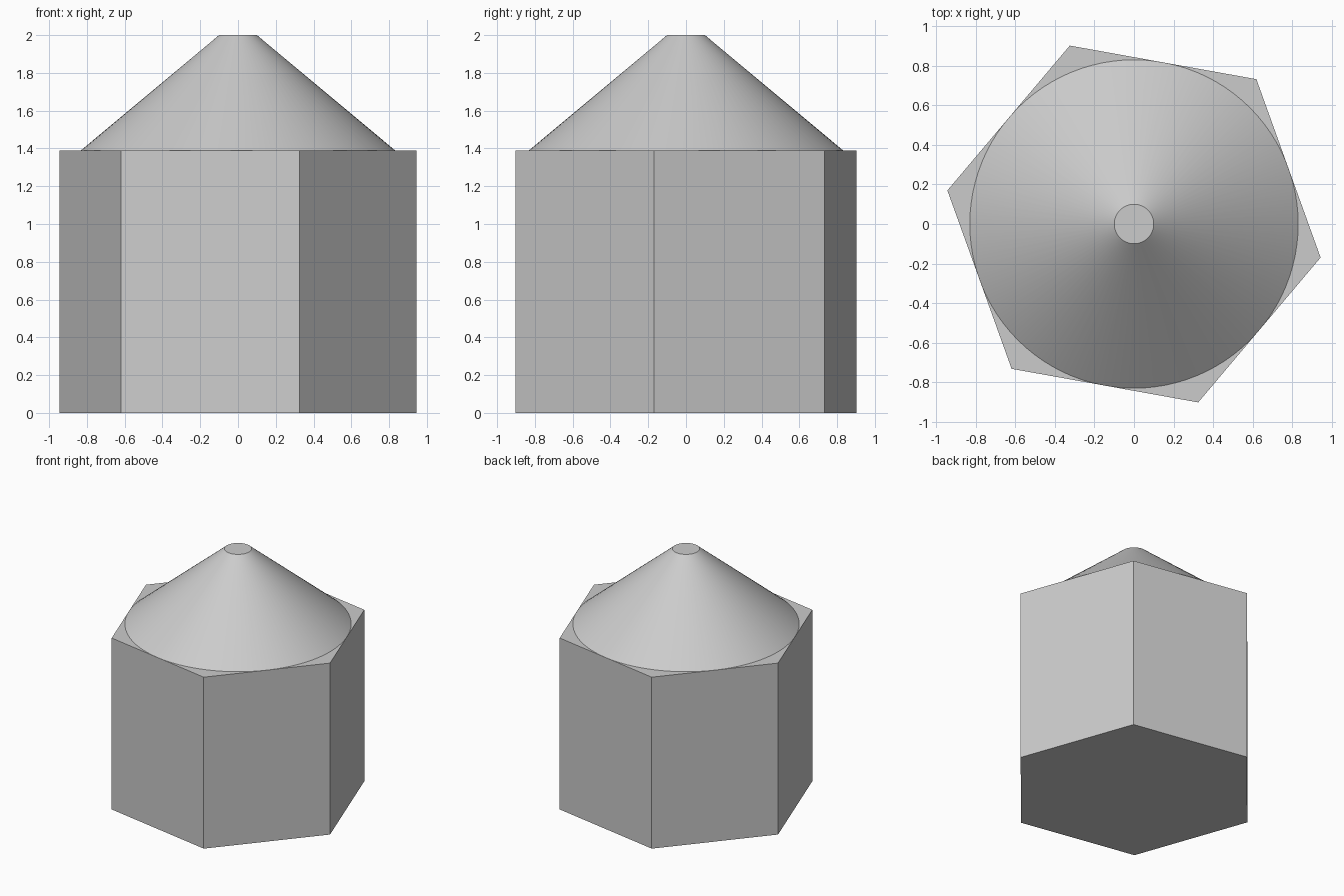
import bpy
import math

if "Cube" in bpy.data.objects:
    bpy.data.objects.remove(bpy.data.objects["Cube"])

grey = bpy.data.materials.new("light grey")
grey.diffuse_color = (0.6, 0.6, 0.6, 1.0)
grey.use_nodes = True
grey.node_tree.nodes["Principled BSDF"].inputs["Base Color"].default_value = grey.diffuse_color

RADIUS = 0.96                                   # hexagon corner radius
APOTHEM = RADIUS * math.cos(math.pi / 6)        # cone touches the flats
SHOULDER = 1.39
TURN = math.radians(-10.2)


def tapered(name, sides, r_bottom, r_top, z0, z1, turn=0.0):
    """Upright prism or cut cone between two heights."""
    bpy.ops.mesh.primitive_cone_add(vertices=sides, radius1=r_bottom, radius2=r_top,
                                    depth=z1 - z0, location=(0, 0, (z0 + z1) / 2))
    ob = bpy.context.object
    ob.name = name
    # the first corner of the primitive lies on +y
    ob.rotation_euler.z = turn - math.pi / 2
    ob.data.materials.append(grey)
    return ob


# Hexagonal body
tapered("hexagonal_body", 6, RADIUS, RADIUS, 0, SHOULDER, TURN)

# Smooth conical top with a flat tip
tapered("conical_top", 96, APOTHEM, 0.10, SHOULDER, 2.0)
bpy.ops.object.shade_smooth_by_angle(angle=math.radians(30))
